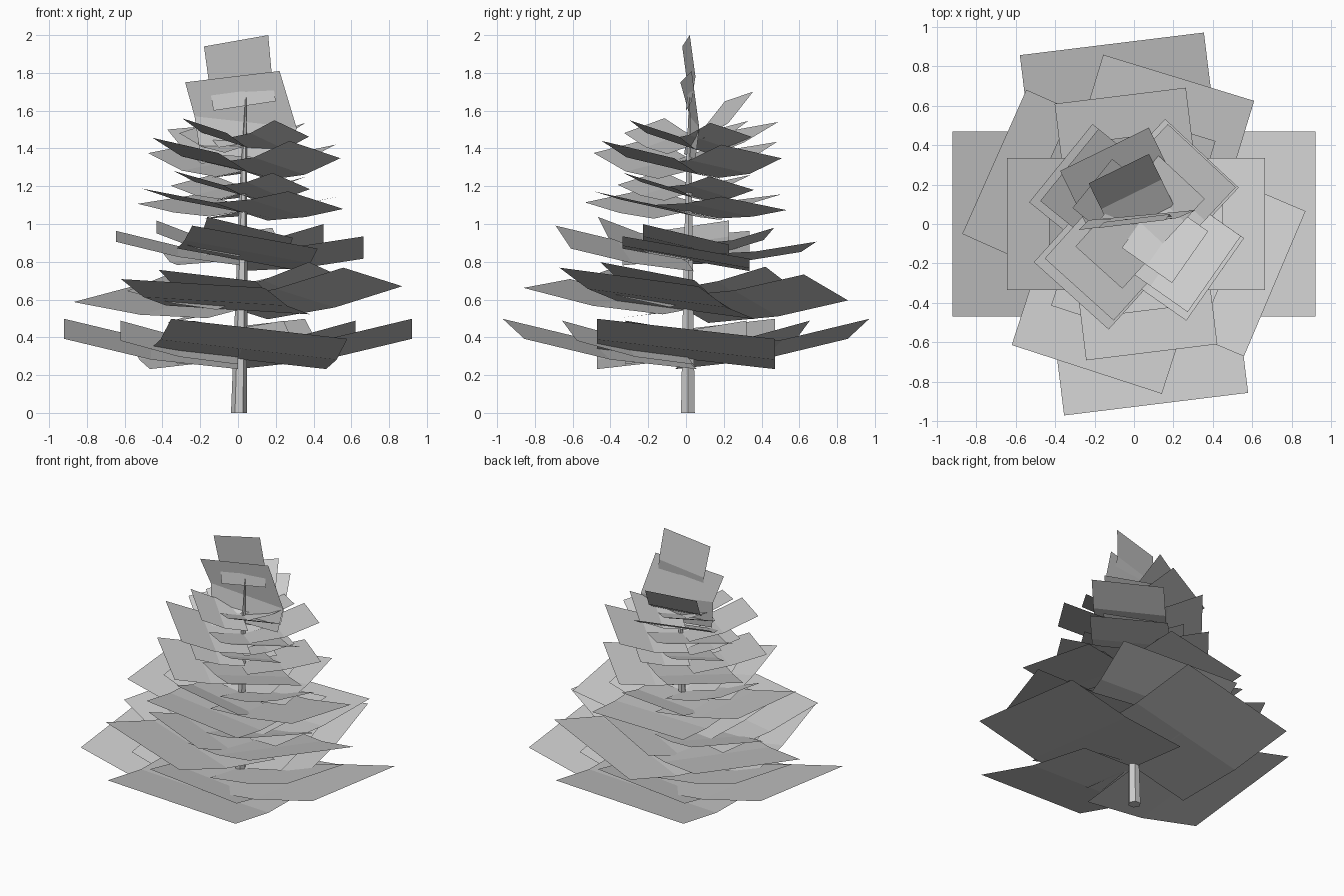
import bpy
from math import cos, sin, radians

if "Cube" in bpy.data.objects:
    bpy.data.objects.remove(bpy.data.objects["Cube"])


def add_mesh(name, verts, faces):
    me = bpy.data.meshes.new(name)
    me.from_pydata(verts, [], faces)
    me.update()
    ob = bpy.data.objects.new(name, me)
    bpy.context.collection.objects.link(ob)
    return ob


def sheet(name, rows):
    """Folded sheet: each row is a (left, right) pair of points."""
    verts = [p for row in rows for p in row]
    faces = [(2*i, 2*i + 1, 2*i + 3, 2*i + 2) for i in range(len(rows) - 1)]
    return add_mesh(name, verts, faces)


def branch(name, centre, ang, r, w, zs, roll, tilt):
    """Branch sheet from the trunk outward, folded upward half way; right side rolled up."""
    a = radians(ang)
    rows = []
    for f, z in zip((0.0, 0.5, 1.0), zs):
        row = []
        for side in (1, -1):
            x = r * f * cos(a) - side * w / 2 * sin(a)
            y = r * f * sin(a) + side * w / 2 * cos(a)
            row.append((centre[0] + x, centre[1] + y,
                        z - side * roll + tilt[0] * x + tilt[1] * y))
        rows.append(row)
    return sheet(name, rows)


# Trunk: tapered, slightly leaning, six sides
sides = 6
rings = [(0.005, 0.01, 0.0, 0.042), (0.02, 0.012, 0.7, 0.03),
         (0.03, 0.015, 1.25, 0.018), (0.042, 0.018, 1.67, 0.003)]
tv = [(x + r * cos(radians(60 * i)), y + r * sin(radians(60 * i)), z)
      for x, y, z, r in rings for i in range(sides)]
tf = [(k*sides + i, k*sides + (i + 1) % sides, (k + 1)*sides + (i + 1) % sides, (k + 1)*sides + i)
      for k in range(len(rings) - 1) for i in range(sides)]
tf += [tuple(reversed(range(sides))), tuple(range((len(rings) - 1)*sides, len(rings)*sides))]
add_mesh("trunk", tv, tf)

# Tiers: centre, angles, reach, width, heights of large sheets, of small sheets, roll, tilt
axis_a = (0, 97, 180, 277)
axis_b = (-23, 73, 156, 252)
axis_c = (-35, 47, 141, 228)
tiers = [
    ((0, 0), axis_a, 0.92, 0.94, (0.285, 0.335, 0.445), (0.31, 0.35, 0.435), 0.053, (0, 0)),
    ((0, 0), axis_b, 0.775, 0.80, (0.545, 0.585, 0.675), (0.59, 0.64, 0.72), 0.046, (0.05, -0.03)),
    ((0.01, 0), axis_a, 0.655, 0.67, (0.81, 0.84, 0.905), (0.86, 0.89, 0.965), 0.044, (-0.045, -0.045)),
    ((0.01, 0), axis_c, 0.49, 0.51, (1.065, 1.085, 1.13), (1.16, 1.18, 1.23), 0.036, (-0.03, -0.03)),
    ((0.03, 0.01), axis_c, 0.46, 0.47, (1.28, 1.31, 1.40), (1.41, 1.44, 1.51), 0.038, (-0.03, -0.02)),
]
for n, (c, angs, r, w, big, small, roll, tilt) in enumerate(tiers, 1):
    for k, ang in enumerate(angs, 1):
        branch(f"branch_large_{n}_{k}", c, ang, r, w, big, roll, tilt)
        branch(f"branch_small_{n}_{k}", c, ang, r * 0.675, w * 0.68, small, roll, tilt)

# Two steep sheets leaning to the back near the top
branch("top_back_large", (0.03, 0.01), 116, 0.41, 0.50, (1.34, 1.41, 1.52), 0.02, (0, 0))
branch("top_back_small", (0.05, 0.02), 116, 0.29, 0.34, (1.43, 1.51, 1.675), 0.025, (0, 0))

# Upright sheets forming the tip
sheet("tip_large", [((-0.20, -0.01, 1.37), (0.28, 0.05, 1.34)),
                    ((-0.23, 0.02, 1.57), (0.31, 0.07, 1.51)),
                    ((-0.28, -0.03, 1.75), (0.22, 0.03, 1.81))])
sheet("tip_small", [((-0.13, 0.0, 1.60), (0.20, 0.03, 1.65)),
                    ((-0.15, 0.01, 1.72), (0.18, 0.05, 1.78)),
                    ((-0.18, -0.02, 1.94), (0.16, 0.02, 2.0))])
